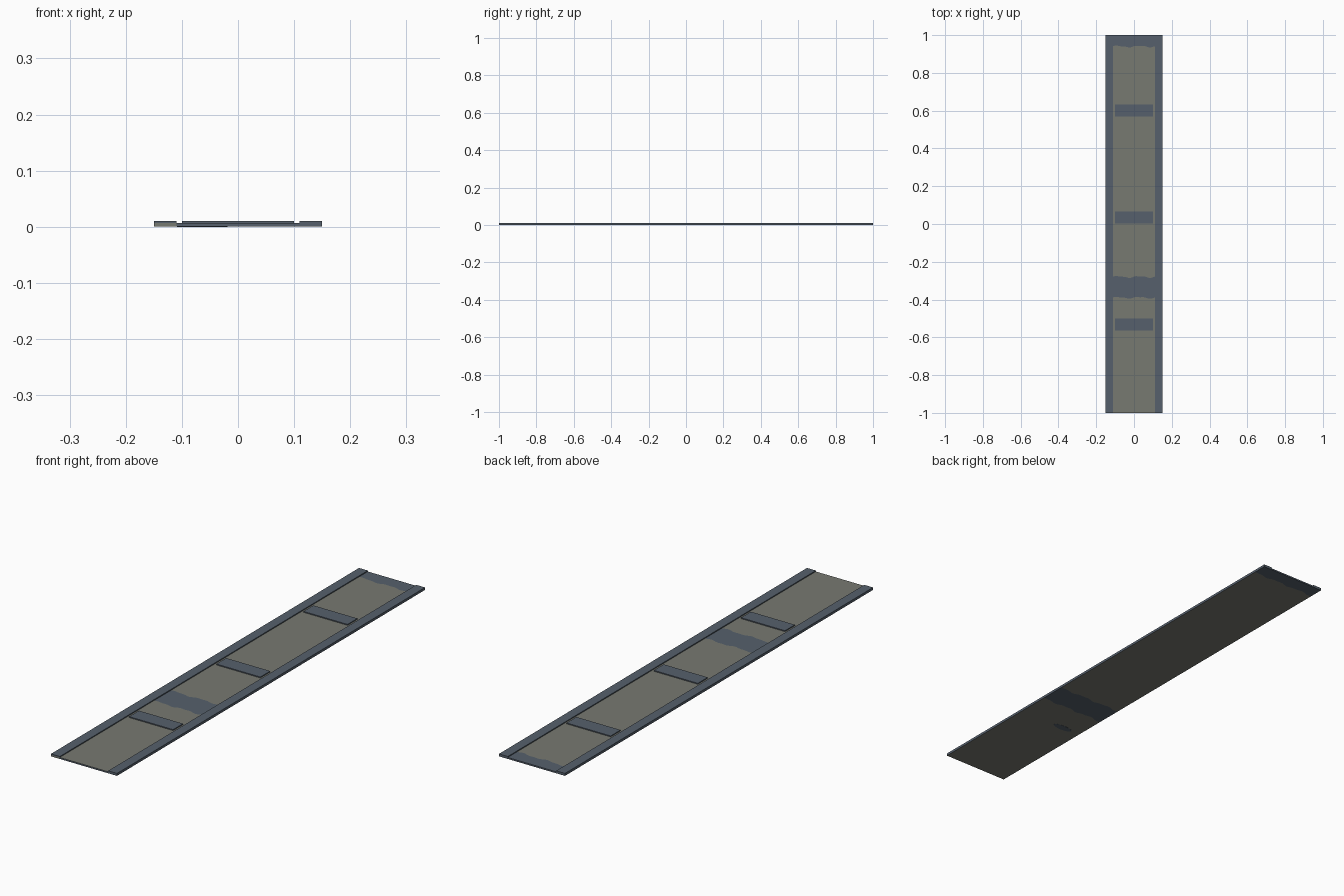
import bpy, bmesh, math

if "Cube" in bpy.data.objects:
    bpy.data.objects.remove(bpy.data.objects["Cube"])

H = 0.0105       # full height
DECK = 0.0065    # height of the road slab


def material(name, rgb):
    m = bpy.data.materials.new(name)
    m.diffuse_color = (*rgb, 1.0)
    m.use_nodes = True
    m.node_tree.nodes["Principled BSDF"].inputs["Base Color"].default_value = m.diffuse_color
    return m


ASPHALT = material("slate_blue", (0.092, 0.117, 0.150))
CONCRETE = material("warm_grey", (0.186, 0.192, 0.166))


def finish(name, bm, mats):
    bmesh.ops.recalc_face_normals(bm, faces=bm.faces)
    me = bpy.data.meshes.new(name)
    bm.to_mesh(me)
    bm.free()
    for m in mats:
        me.materials.append(m)
    ob = bpy.data.objects.new(name, me)
    bpy.context.collection.objects.link(ob)
    return ob


def box(name, x0, x1, y0, y1, z0, z1, mat):
    bm = bmesh.new()
    bmesh.ops.create_cube(bm, size=1)
    for v in bm.verts:
        v.co = ((x0 + x1) / 2 + v.co.x * (x1 - x0),
                (y0 + y1) / 2 + v.co.y * (y1 - y0),
                (z0 + z1) / 2 + v.co.z * (z1 - z0))
    return finish(name, bm, [mat])


# Slab: cut across by slightly wavy lines into grey and slate bands
def wave(x):
    return 0.004 * math.sin(55 * x) + 0.002 * math.sin(120 * x + 1)


rows = [(-1, 0), (-0.39, 1), (-0.28, 1), (0.94, 1), (1, 0)]
COLS = 30
bm = bmesh.new()
grid = []
for y, wavy in rows:
    line = []
    for i in range(COLS + 1):
        x = -0.15 + 0.3 * i / COLS
        line.append(bm.verts.new((x, y + wavy * wave(x), 0.0003)))
    grid.append(line)
for j in range(len(rows) - 1):
    for i in range(COLS):
        f = bm.faces.new((grid[j][i], grid[j][i + 1], grid[j + 1][i + 1], grid[j + 1][i]))
        f.material_index = j % 2          # 0 grey, 1 slate
ext = bmesh.ops.extrude_face_region(bm, geom=bm.faces[:], use_keep_orig=True)
for v in ext["geom"]:
    if isinstance(v, bmesh.types.BMVert):
        v.co.z = DECK
bm.normal_update()
for f in bm.faces:                        # slate rim, grey at the front left corner
    if abs(f.normal.z) < 0.5:
        c = f.calc_center_median()
        f.material_index = 0 if (c.y < -0.99 and c.x < -0.11) else 1
finish("road_slab", bm, [CONCRETE, ASPHALT])

# Raised edge strips on both sides
for side, s in (("left", -1), ("right", 1)):
    xa, xb = sorted((s * 0.11, s * 0.15))
    box(side + "_edge_strip", xa, xb, -1, 1, DECK - 0.001, H, ASPHALT)

# Raised cross bars
for k in range(3):
    y = -0.532 + 0.566 * k
    box(f"cross_bar_{k + 1}", -0.10, 0.10, y - 0.032, y + 0.032, DECK - 0.001, H, ASPHALT)

# Small dark patch on the underside
bm = bmesh.new()
bmesh.ops.create_cone(bm, cap_ends=True, segments=20, radius1=1, radius2=1, depth=1)
for v in bm.verts:
    v.co = (-0.064 + 0.045 * v.co.x, -0.526 + 0.015 * v.co.y, 0.001 + 0.002 * v.co.z)
finish("underside_patch", bm, [ASPHALT])
